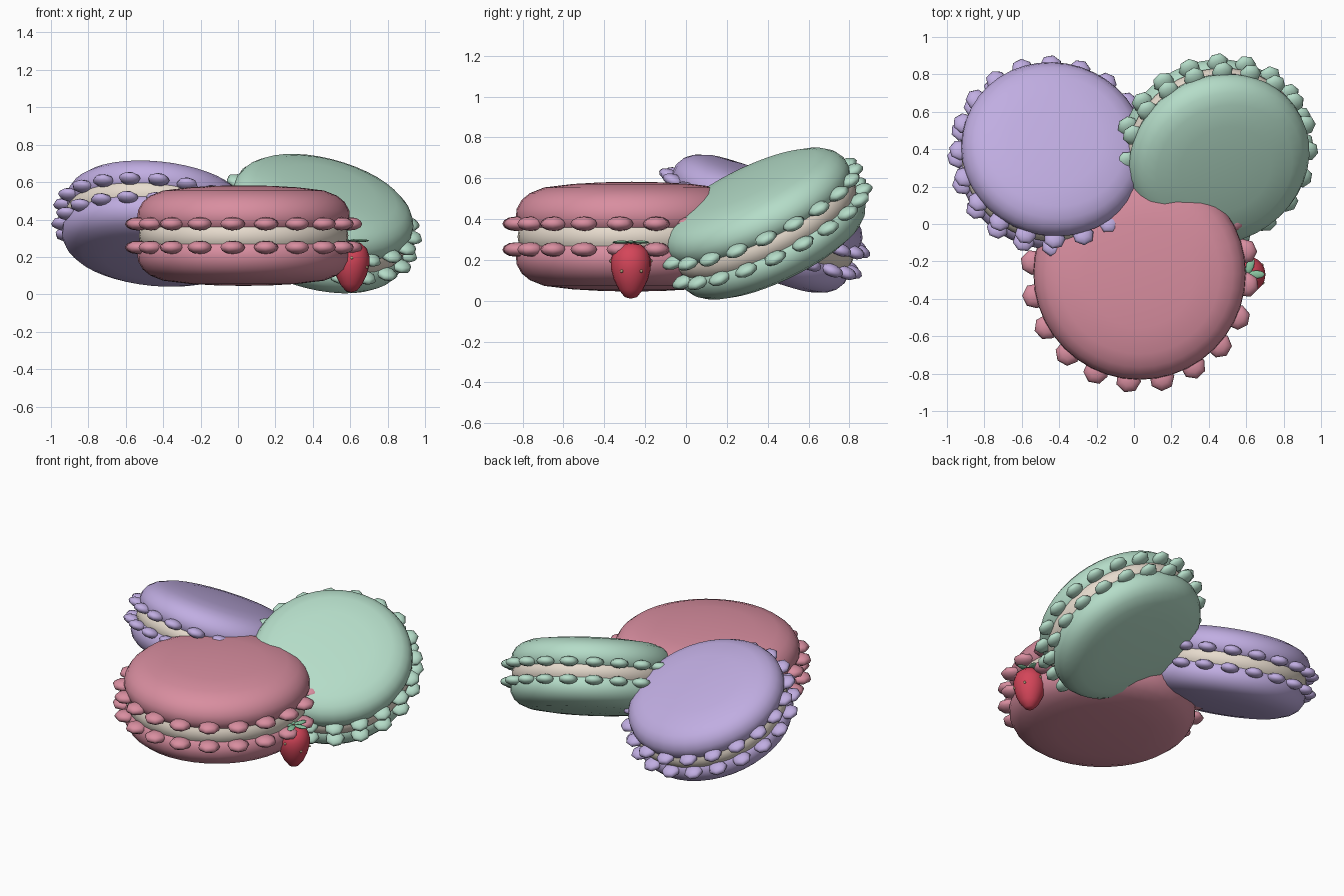
import bpy, bmesh, math
from mathutils import Matrix, Vector

if "Cube" in bpy.data.objects:
    bpy.data.objects.remove(bpy.data.objects["Cube"])


def material(name, r, g, b):
    m = bpy.data.materials.new(name)
    m.diffuse_color = (r, g, b, 1)
    m.use_nodes = True
    m.node_tree.nodes["Principled BSDF"].inputs["Base Color"].default_value = m.diffuse_color
    return m


PINK = material("rose pink", .69, .27, .35)
LAV = material("lavender", .53, .42, .76)
MINT = material("mint green", .46, .72, .58)
CREAM = material("cream filling", .82, .73, .63)
RED = material("berry red", .66, .06, .10)
LEAF = material("leaf green", .25, .55, .35)
SEED = material("seed yellow", .85, .70, .40)


def finish(bm, name, mat, matrix):
    bmesh.ops.recalc_face_normals(bm, faces=bm.faces)
    for f in bm.faces:
        f.smooth = True
    me = bpy.data.meshes.new(name)
    bm.to_mesh(me)
    bm.free()
    me.materials.append(mat)
    ob = bpy.data.objects.new(name, me)
    bpy.context.collection.objects.link(ob)
    ob.matrix_world = matrix
    return ob


def lathe(name, profile, mat, matrix, seg=40):
    """Spin an (r, z) profile that starts and ends on the axis."""
    bm = bmesh.new()
    vs = [bm.verts.new((r, 0, z)) for r, z in profile]
    es = [bm.edges.new(p) for p in zip(vs, vs[1:])]
    bmesh.ops.spin(bm, geom=vs + es, axis=(0, 0, 1), cent=(0, 0, 0),
                   angle=2 * math.pi, steps=seg, use_duplicate=False)
    bmesh.ops.remove_doubles(bm, verts=bm.verts, dist=1e-4)
    return finish(bm, name, mat, matrix)


SHELL = [(0, .03), (.53, .03), (.553, .05), (.568, .09), (.565, .135),
         (.54, .18), (.5, .213), (.43, .241), (.29, .258), (.15, .266), (0, .269)]
FILLING = [(0, -.06), (.54, -.06), (.555, -.03), (.56, 0), (.555, .03), (.54, .06), (0, .06)]


def macaron(name, mat, loc, scale, tilt, azimuth, phase):
    # Lean the axis by "tilt" towards "azimuth"
    az = math.radians(azimuth)
    axis = Vector((-math.sin(az), math.cos(az), 0))
    base = (Matrix.Translation(loc) @ Matrix.Rotation(math.radians(tilt), 4, axis)
            @ Matrix.Scale(scale, 4))
    lathe(name + "_top_shell", SHELL, mat, base)
    lathe(name + "_bottom_shell", [(r, -z) for r, z in SHELL], mat, base)
    lathe(name + "_filling", FILLING, CREAM, base)
    # Two rows of ruffle beads around the rim
    for row, z in (("top", .063), ("bottom", -.063)):
        bm = bmesh.new()
        for i in range(20):
            m = (Matrix.Rotation(math.radians(phase + 18 * i), 4, 'Z')
                 @ Matrix.Translation((.573, 0, z)) @ Matrix.Diagonal((1, 1, .52, 1)))
            bmesh.ops.create_uvsphere(bm, u_segments=7, v_segments=6, radius=.068, matrix=m)
        finish(bm, f"{name}_{row}_ruffle", mat, base)


macaron("pink_macaron", PINK, (.03, -.265, .314), 1.0, 0, 0, -6)
macaron("lavender_macaron", LAV, (-.44, .365, .378), .87, 22.5, 75, 0)
macaron("mint_macaron", MINT, (.433, .385, .378), .87, 29, -60, 0)

# Strawberry hanging at the right side
berry = Matrix.Translation((.605, -.27, 0))
BERRY = [(0, .01), (.03, .018), (.06, .055), (.084, .105), (.097, .155),
         (.098, .2), (.084, .245), (.05, .275), (0, .285)]
lathe("strawberry", BERRY, RED, berry, 20)

# Flat leaves on the berry
bm = bmesh.new()
for i in range(5):
    m = (Matrix.Rotation(math.radians(72 * i), 4, 'Z') @ Matrix.Translation((.05, 0, .287))
         @ Matrix.Diagonal((.045, .022, .008, 1)))
    bmesh.ops.create_uvsphere(bm, u_segments=8, v_segments=6, radius=1, matrix=m)
finish(bm, "berry_leaves", LEAF, berry)

# Seeds
bm = bmesh.new()
for i in range(6):
    z, r = (.145, .096) if i % 3 else (.195, .098)
    a = math.radians(-88 + 60 * i)
    bmesh.ops.create_uvsphere(bm, u_segments=6, v_segments=4, radius=.008,
                              matrix=Matrix.Translation((r * math.cos(a), r * math.sin(a), z)))
finish(bm, "berry_seeds", SEED, berry)

# Keep the sharp shell edges crisp
for ob in bpy.context.scene.objects:
    ob.select_set(True)
    bpy.context.view_layer.objects.active = ob
bpy.ops.object.shade_smooth_by_angle(angle=math.radians(50))
